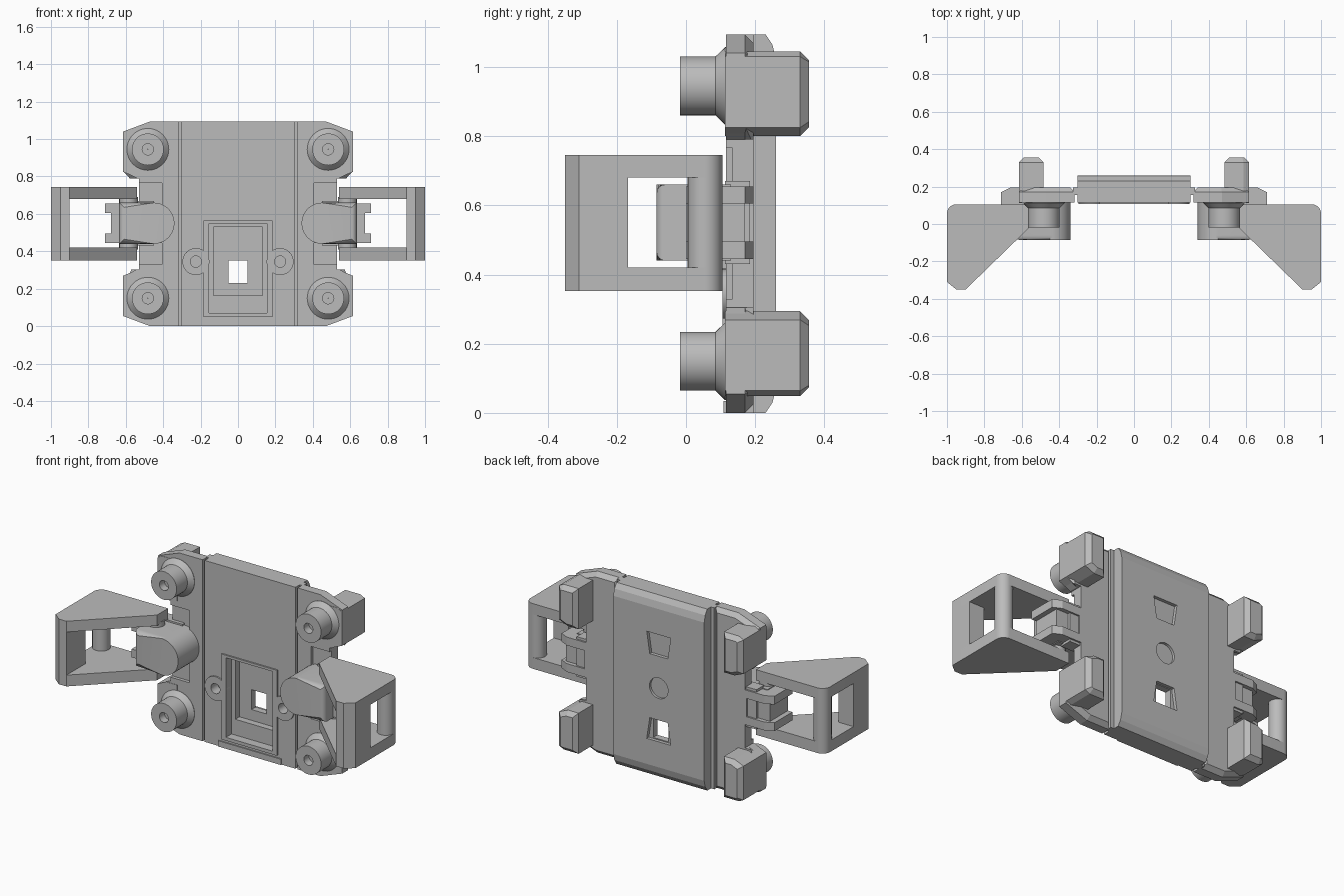
import bpy, bmesh, math
from mathutils import Matrix

cube = bpy.data.objects.get("Cube")
if cube:
    bpy.data.objects.remove(cube, do_unlink=True)

grey = bpy.data.materials.new("light grey plastic")
grey.use_nodes = True
grey.diffuse_color = (0.5, 0.5, 0.5, 1)
grey.node_tree.nodes["Principled BSDF"].inputs["Base Color"].default_value = (0.5, 0.5, 0.5, 1)

MID = 0.547          # height of the top/bottom mirror plane
AXES = {"xz": lambda a, b, t: (a, t, b),
        "xy": lambda a, b, t: (a, b, t),
        "yz": lambda a, b, t: (t, a, b)}


def finish(name, bm, smooth=False):
    bmesh.ops.recalc_face_normals(bm, faces=bm.faces)
    mesh = bpy.data.meshes.new(name)
    bm.to_mesh(mesh)
    bm.free()
    mesh.materials.append(grey)
    ob = bpy.data.objects.new(name, mesh)
    bpy.context.collection.objects.link(ob)
    if smooth:
        bpy.ops.object.select_all(action="DESELECT")
        ob.select_set(True)
        bpy.context.view_layer.objects.active = ob
        bpy.ops.object.shade_smooth_by_angle(angle=math.radians(30))
    return ob


def prism(name, pts, plane, lo, hi, sx=1, flip=False, end_bevel=0, end=1, segs=1, smooth=False):
    """Extrude an outline, with optional mirroring in x and about mid height."""
    bm = bmesh.new()
    put = AXES[plane]
    rings = [[bm.verts.new(put(a, b, t)) for a, b in pts] for t in (lo, hi)]
    caps = [bm.faces.new(r) for r in rings]
    n = len(pts)
    for i in range(n):
        j = (i + 1) % n
        bm.faces.new((rings[0][i], rings[0][j], rings[1][j], rings[1][i]))
    if end_bevel:
        bmesh.ops.bevel(bm, geom=list(caps[end].edges), offset=end_bevel, segments=segs,
                        profile=0.5, affect="EDGES")
    for v in bm.verts:
        v.co.x *= sx
        if flip:
            v.co.z = 2 * MID - v.co.z
    return finish(name, bm, smooth)


def rect(a0, a1, b0, b1):
    return [(a0, b0), (a1, b0), (a1, b1), (a0, b1)]


def arc(cx, cy, r, a0, a1, n):
    return [(cx + r * math.cos(math.radians(a0 + (a1 - a0) * i / n)),
             cy + r * math.sin(math.radians(a0 + (a1 - a0) * i / n))) for i in range(n + 1)]


def circle(cx, cy, r, n=40):
    return arc(cx, cy, r, 0, 360, n)[:-1]


def lathe(name, profile, x, z, n=40):
    """Spin (radius, y) points about a front-to-back axis."""
    bm = bmesh.new()
    rings = []
    for r, y in profile:
        rings.append([bm.verts.new((a, y, b)) for a, b in circle(x, z, r, n)])
    for p, q in zip(rings, rings[1:] + rings[:1]):
        for i in range(n):
            j = (i + 1) % n
            bm.faces.new((p[i], p[j], q[j], q[i]))
    return finish(name, bm, True)


def cut(ob, *cutters):
    bpy.context.view_layer.objects.active = ob
    for c in cutters:
        c.hide_render = True
        mod = ob.modifiers.new("cut", "BOOLEAN")
        mod.operation, mod.solver, mod.object = "DIFFERENCE", "EXACT", c
        bpy.ops.object.modifier_apply(modifier=mod.name)
        bpy.data.objects.remove(c, do_unlink=True)


# Centre panel with sloped top and bottom on the back
TOP = 2 * MID
panel = prism("centre_panel", [(0.115, 0), (0.23, 0), (0.25, 0.03), (0.26, 0.07), (0.26, TOP - 0.07),
                               (0.25, TOP - 0.03), (0.23, TOP), (0.115, TOP)], "yz", -0.303, 0.303)

# Raised frame, foot strip and screw bosses on the front
frame = prism("pocket_frame", rect(-0.185, 0.185, 0.05, 0.565), "xz", 0.106, 0.12)
cut(frame, prism("c", rect(-0.155, 0.155, 0.07, 0.55), "xz", 0, 0.3))
prism("foot_strip", rect(-0.21, 0.21, 0, 0.035), "xz", 0.108, 0.12)
for sx in (-1, 1):
    lathe("screw_boss", [(0.03, 0.15), (0.03, 0.106), (0.072, 0.106), (0.072, 0.15)], sx * 0.225, 0.345)
    cut(panel, prism("c", circle(sx * 0.225, 0.345, 0.03), "xz", 0, 0.17))

# Stepped pocket, window and back recesses
trap = [(-0.08, 0.87), (0.08, 0.87), (0.06, 0.74), (-0.06, 0.74)]
cut(panel,
    prism("c", rect(-0.155, 0.155, 0.07, 0.55), "xz", 0, 0.16),
    prism("c", rect(-0.13, 0.13, 0.165, 0.53), "xz", 0, 0.2),
    prism("c", rect(-0.05, 0.05, 0.23, 0.35), "xz", 0, 0.4),
    prism("c", trap, "xz", 0.24, 0.4),
    prism("c", trap, "xz", 0.24, 0.4, flip=True),
    prism("c", circle(0, MID, 0.062), "xz", 0.245, 0.4))

# Outline of the upper half of a side wing
half = [(0.54, 0.765), (0.54, 0.79), (0.615, 0.83), (0.615, 1.04), (0.47, TOP)]
wing = [(0.32, TOP - z) if i < 0 else (x, TOP - z) for i, (x, z) in enumerate(reversed(half))]
wing = [(0.317, 0)] + wing + half + [(0.317, TOP)]

for sx in (-1, 1):
    # Side wing, set off from the panel by a narrow groove
    plate = prism("side_wing", wing, "xz", 0.115, 0.195, sx, end_bevel=0.025)
    prism("groove_floor", rect(0.295, 0.325, 0, TOP), "xz", 0.155, 0.195, sx)
    # Stepped relief on the wing either side of the joint
    for flip in (False, True):
        cut(plate, prism("c", rect(0.405, 0.7, 0.65, 0.765), "xz", 0, 0.135, sx, flip),
            prism("c", rect(0.53, 0.7, 0.62, 0.79), "xz", 0, 0.4, sx, flip))
        # Rear corner blocks
        prism("corner_block", [(0.485, 1.045), (0.585, 1.045), (0.615, 1.03), (0.615, 0.825),
                               (0.555, 0.8), (0.485, 0.8)], "xz", 0.113, 0.355, sx, flip, 0.025)
        # Front round feet
        z = 2 * MID - 0.945 if flip else 0.945
        lathe("round_foot", [(0.03, 0.03), (0.03, -0.018), (0.085, -0.018), (0.085, 0.085),
                             (0.112, 0.113), (0.112, 0.13), (0.001, 0.13), (0.001, 0.03)], sx * 0.482, z)

    # Joint block with a rounded inner end and softened front rim
    outline = [(0.635, 0.44)] + [(0.635, 0.66)] + arc(0.45, 0.55, 0.11, 90, 270, 24)
    prism("joint_block", outline, "xz", -0.085, 0.13, sx, end_bevel=0.025, end=0, segs=4, smooth=True)

    # Outer joint tongue: recessed middle between two rails
    prism("joint_tongue", rect(0.5, 0.68, 0.46, 0.64), "xz", 0.0, 0.17, sx)
    for z0 in (0.445, 0.605):
        prism("joint_rail", [(0.5, 0.1), (0.71, 0.1), (0.71, 0.17), (0.66, 0.195), (0.5, 0.195)],
              "xy", z0, z0 + 0.05, sx)
        prism("joint_rail_front", rect(0.6, 0.71, 0.0, 0.11), "xy", z0, z0 + 0.05, sx)
    prism("tongue_root", rect(0.45, 0.6, 0.43, 0.67), "xz", 0.113, 0.185, sx)

    # Triangular arm plates
    tri = ([(0.54, 0.0), (0.9, -0.35), (0.95, -0.35), (1.0, -0.31)]
           + arc(0.95, 0.055, 0.05, 0, 90, 10) + [(0.54, 0.105)])
    for z0, z1 in ((0.352, 0.42), (0.68, 0.745)):
        prism("arm_plate", tri, "xy", z0, z1, sx, smooth=True)

    # Arm uprights and hinge pin
    prism("arm_front_post", [(0.9, -0.35), (0.95, -0.35), (1.0, -0.31), (1.0, -0.168), (0.9, -0.168)],
          "xy", 0.41, 0.69, sx)
    prism("arm_rear_post", circle(0.95, 0.055, 0.05), "xy", 0.41, 0.69, sx, smooth=True)
    prism("hinge_pin", circle(0.585, 0.055, 0.05), "xy", 0.41, 0.69, sx, smooth=True)
